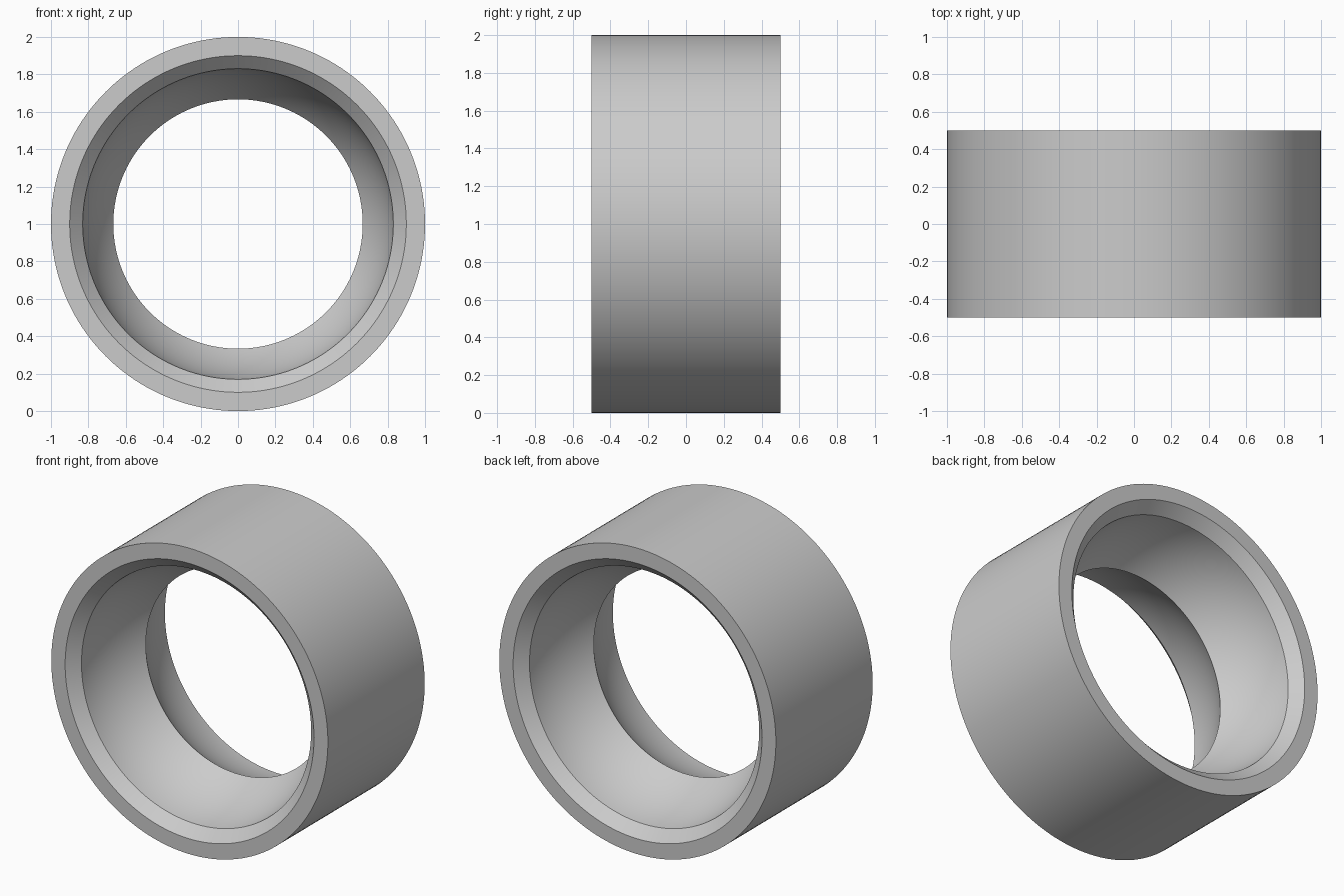
import bpy, bmesh, math
from mathutils import Matrix, Vector

cube = bpy.data.objects.get("Cube")
if cube:
    bpy.data.objects.remove(cube, do_unlink=True)

SEGMENTS = 160
ARC_STEPS = 20
OUTER_R = 1.0
HALF_WIDTH = 0.5
RIM_R = 0.9           # inner edge of the flat rim
SEAT_R = 0.8333       # spherical seat, centred on each end plane
CHAMFER = 0.0693

grey = bpy.data.materials.new("plain_grey")
grey.use_nodes = True
colour = (0.6, 0.6, 0.6, 1)
grey.diffuse_color = colour
grey.node_tree.nodes["Principled BSDF"].inputs["Base Color"].default_value = colour

# Half profile as (radius, y): outer wall, rim, chamfer, spherical seat to the waist
front = [(OUTER_R, -HALF_WIDTH), (RIM_R, -HALF_WIDTH)]
for i in range(ARC_STEPS + 1):
    depth = CHAMFER + (HALF_WIDTH - CHAMFER) * i / ARC_STEPS
    front.append((math.sqrt(SEAT_R ** 2 - depth ** 2), depth - HALF_WIDTH))

# Mirror to the back, sharing the waist point
profile = front + [(r, -y) for r, y in reversed(front[:-1])]

# Revolve the closed profile around the y axis
bm = bmesh.new()
rings = []
for s in range(SEGMENTS):
    turn = Matrix.Rotation(math.tau * s / SEGMENTS, 3, 'Y')
    rings.append([bm.verts.new(turn @ Vector((r, y, 0)) + Vector((0, 0, OUTER_R)))
                  for r, y in profile])
count = len(profile)
for s in range(SEGMENTS):
    a, b = rings[s], rings[(s + 1) % SEGMENTS]
    for k in range(count):
        n = (k + 1) % count
        bm.faces.new((a[k], a[n], b[n], b[k]))
bmesh.ops.recalc_face_normals(bm, faces=bm.faces)

mesh = bpy.data.meshes.new("ring_sleeve")
bm.to_mesh(mesh)
bm.free()
mesh.materials.append(grey)
ring = bpy.data.objects.new("ring_sleeve", mesh)
bpy.context.collection.objects.link(ring)

# Smooth walls with crisp rims, chamfers and waist
bpy.ops.object.select_all(action='DESELECT')
ring.select_set(True)
bpy.context.view_layer.objects.active = ring
bpy.ops.object.shade_smooth_by_angle(angle=math.radians(30))
